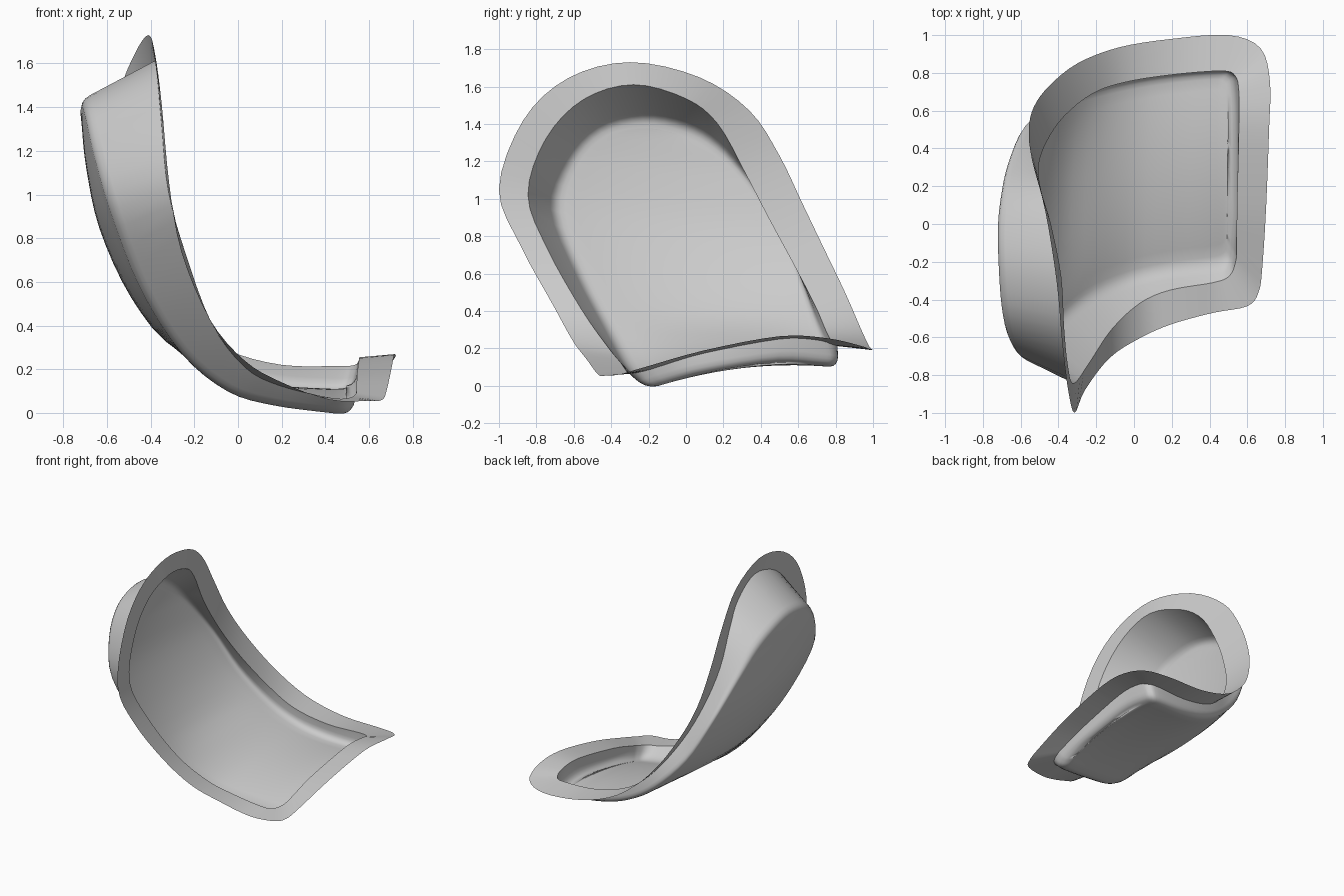
import bpy
import bmesh
from mathutils import Vector

STEPS = 4       # curve points between two stations
ACROSS = 16     # floor divisions from edge to edge
FILLET = 0.055  # radius where wall meets floor

cube = bpy.data.objects.get("Cube")
if cube:
    bpy.data.objects.remove(cube, do_unlink=True)

# Matching stations around each closed edge, starting at the lower end
outer_edge = [
    (.7, .1, .19), (.715, .5, .265), (.72, .75, .255), (.67, .93, .215), (.5, 1, .19),
    (.2, .98, .21), (-.08, .935, .305), (-.3, .85, .5), (-.45, .73, .75), (-.53, .62, .98),
    (-.557, .5, 1.23), (-.54, .34, 1.47), (-.47, .07, 1.65), (-.41, -.3, 1.73),
    (-.38, -.63, 1.645), (-.35, -.87, 1.42), (-.315, -1, 1.05), (-.26, -.88, .74),
    (-.13, -.71, .43), (.03, -.605, .24), (.2, -.53, .14), (.42, -.47, .06),
    (.6, -.435, .055), (.66, -.36, .06), (.68, -.22, .1)]
inner_edge = [
    (.545, .1, .175), (.555, .5, .25), (.555, .7, .245), (.535, .785, .22), (.46, .81, .215),
    (.2, .79, .22), (-.05, .75, .29), (-.22, .69, .43), (-.37, .57, .66), (-.46, .44, .9),
    (-.505, .31, 1.15), (-.49, .17, 1.4), (-.44, 0, 1.535), (-.385, -.28, 1.61),
    (-.37, -.55, 1.53), (-.35, -.75, 1.32), (-.32, -.845, 1.02), (-.24, -.74, .73),
    (-.12, -.56, .41), (.03, -.42, .21), (.19, -.35, .125), (.42, -.31, .07),
    (.505, -.275, .068), (.538, -.2, .085), (.543, -.12, .11)]
floor_edge = [
    (.551, .1, .07), (.543, .5, .13), (.53, .74, .12), (.505, .8, .11), (.44, .815, .105),
    (.2, .8, .12), (-.02, .765, .175), (-.23, .715, .3), (-.44, .64, .53), (-.585, .54, .82),
    (-.67, .35, 1.1), (-.71, .18, 1.28), (-.73, 0, 1.385), (-.725, -.23, 1.43),
    (-.705, -.47, 1.37), (-.665, -.63, 1.19), (-.59, -.7, .93), (-.45, -.56, .57),
    (-.26, -.4, .27), (-.05, -.31, .095), (.16, -.26, .03), (.42, -.225, -.005),
    (.5, -.2, -.01), (.525, -.15, .005), (.532, -.08, .025)]


def smooth_loop(stations):
    """Closed smooth curve through all stations."""
    pts = [Vector(p) for p in stations]
    n = len(pts)
    loop = []
    for i in range(n):
        a, b, c, d = (pts[(i + k) % n] for k in (-1, 0, 1, 2))
        for s in range(STEPS):
            t = s / STEPS
            loop.append(b + ((c - a) * t + (2 * a - 5 * b + 4 * c - d) * t ** 2
                             + (3 * b - a - 3 * c + d) * t ** 3) / 2)
    return loop


def add_loop(bm, loop):
    return [bm.verts.new(p) for p in loop]


def bridge(bm, first, second):
    """Band of quads between two closed rings of vertices."""
    n = len(first)
    for i in range(n):
        k = (i + 1) % n
        bm.faces.new((first[i], first[k], second[k], second[i]))


def finish(bm, name, material):
    """Turn the sheet towards its open side and make a smooth object."""
    bmesh.ops.recalc_face_normals(bm, faces=bm.faces)
    facing = sum((f.normal * f.calc_area() for f in bm.faces), Vector())
    if facing.dot(Vector((1, 0, 1))) < 0:
        bmesh.ops.reverse_faces(bm, faces=bm.faces)
    for face in bm.faces:
        face.smooth = True
    mesh = bpy.data.meshes.new(name)
    bm.to_mesh(mesh)
    bm.free()
    mesh.materials.append(material)
    obj = bpy.data.objects.new(name, mesh)
    bpy.context.collection.objects.link(obj)
    return obj


grey = bpy.data.materials.new("plain grey")
grey.use_nodes = True
grey.diffuse_color = (.6, .6, .6, 1)
grey.node_tree.nodes["Principled BSDF"].inputs["Base Color"].default_value = grey.diffuse_color

outer, inner, corner = map(smooth_loop, (outer_edge, inner_edge, floor_edge))
count = len(corner)
half = count // 2

# Flat flange around the opening
bm = bmesh.new()
bridge(bm, add_loop(bm, outer), add_loop(bm, inner))
finish(bm, "rim_flange", grey)

# Side wall, rounded where it runs into the floor
bm = bmesh.new()
wall_top, floor_side = [], []
for i, p in enumerate(corner):
    row = min(i, count - i)
    row = min(max(row, 5 * STEPS), 10 * STEPS)
    target = (corner[row] + corner[-row]) / 2
    wall_top.append(p + (inner[i] - p).normalized() * FILLET)
    floor_side.append(p + (target - p).normalized() * FILLET)
rings = [add_loop(bm, inner)]
for s in range(5):
    t = s / 4
    rings.append(add_loop(bm, [a * (1 - t) ** 2 + p * 2 * t * (1 - t) + b * t ** 2
                               for a, p, b in zip(wall_top, corner, floor_side)]))
for first, second in zip(rings, rings[1:]):
    bridge(bm, first, second)

# Floor spanned from the back edge to the front edge: arched low down, hollow higher up
edge = rings[-1]
rows = [[edge[0]] * (ACROSS + 1)]
for j in range(1, half):
    a, b = edge[j], edge[-j]
    span = b.co - a.co
    height = (a.co.z + b.co.z) / 2
    bow = max(-.75, min(1, 1.3 - height / .18)) * span.length_squared * .2
    push = Vector((0, 0, bow)) if bow > 0 else Vector((bow, 0, bow / 2))
    row = [a]
    for k in range(1, ACROSS):
        t = k / ACROSS
        row.append(bm.verts.new(a.co + span * t + push * t * (1 - t)))
    rows.append(row + [b])
rows.append([edge[half]] * (ACROSS + 1))
for low, high in zip(rows, rows[1:]):
    for k in range(ACROSS):
        quad = dict.fromkeys((low[k], low[k + 1], high[k + 1], high[k]))
        bm.faces.new(tuple(quad))
finish(bm, "curved_dish", grey)
